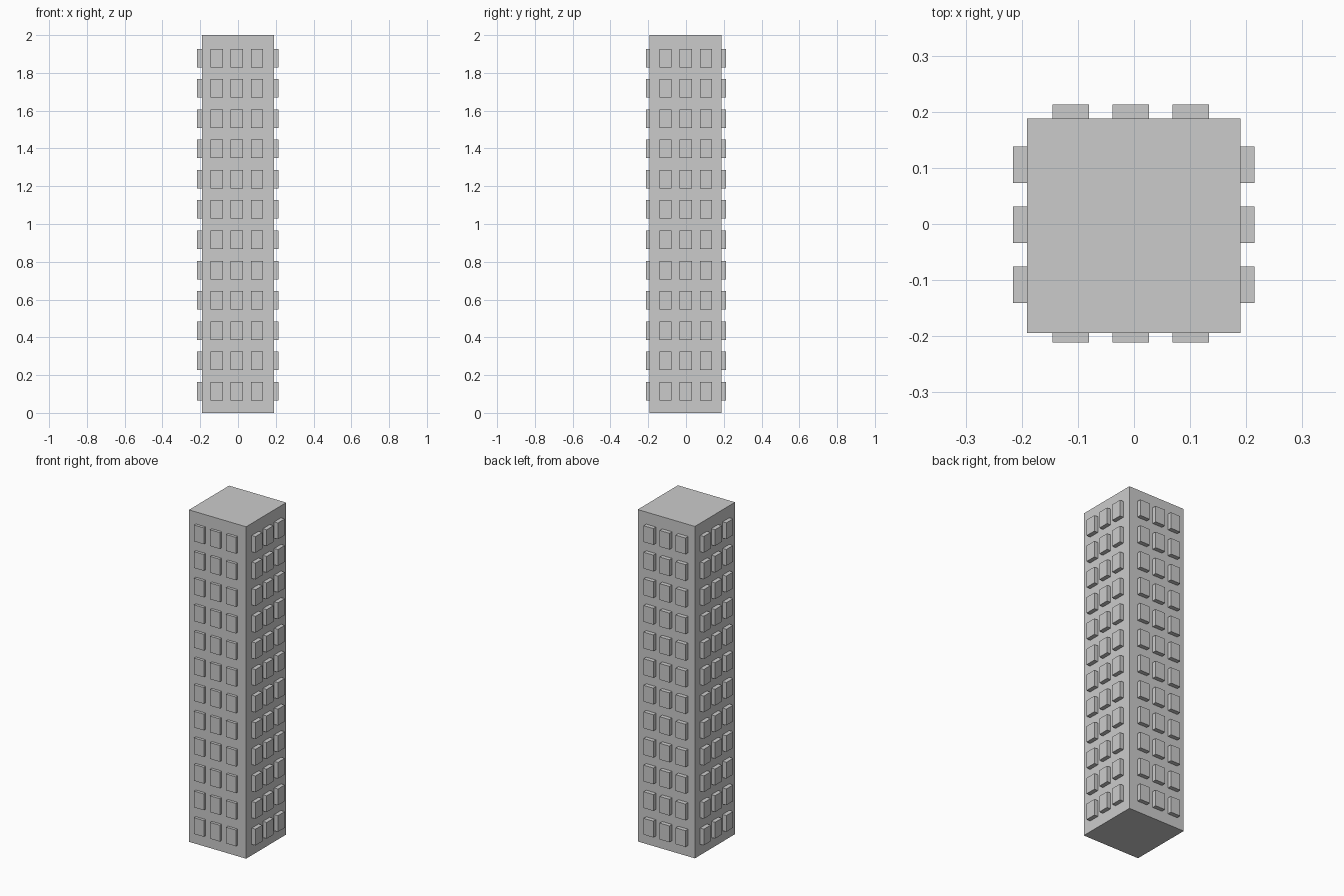
import bpy, bmesh
from mathutils import Matrix, Vector

if "Cube" in bpy.data.objects:
    bpy.data.objects.remove(bpy.data.objects["Cube"])


def add_box(bm, lo, hi):
    lo, hi = Vector(lo), Vector(hi)
    m = Matrix.Translation((lo + hi) / 2) @ Matrix.Diagonal((*(hi - lo), 1))
    bmesh.ops.create_cube(bm, size=1, matrix=m)


def make_object(name, boxes):
    bm = bmesh.new()
    for lo, hi in boxes:
        add_box(bm, lo, hi)
    mesh = bpy.data.meshes.new(name)
    bm.to_mesh(mesh)
    bm.free()
    bpy.context.collection.objects.link(bpy.data.objects.new(name, mesh))


# Tower core
X0, X1, Y0, Y1 = -0.191, 0.190, -0.194, 0.188
make_object("tower_body", [((X0, Y0, 0), (X1, Y1, 2))])

# Window grid: 12 floors, 3 columns per side
HALF_W, HALF_H, EMBED = 0.0325, 0.049, 0.01
floors = [0.115 + 0.1603 * i for i in range(12)]
cols_x = [-0.113, -0.006, 0.101]
cols_y = [-0.108, -0.001, 0.106]


def windows(name, axis, inner, outer, cols):
    a, b = sorted((inner, outer))
    boxes = []
    for z in floors:
        for c in cols:
            lo, hi = [c - HALF_W, z - HALF_H], [c + HALF_W, z + HALF_H]
            lo.insert(axis, a)
            hi.insert(axis, b)
            boxes.append((lo, hi))
    make_object(name, boxes)


# Raised windows on the four sides
windows("front_windows", 1, Y0 + EMBED, -0.211, cols_x)
windows("back_windows", 1, Y1 - EMBED, 0.213, cols_x)
windows("left_windows", 0, X0 + EMBED, -0.216, cols_y)
windows("right_windows", 0, X1 - EMBED, 0.215, cols_y)
